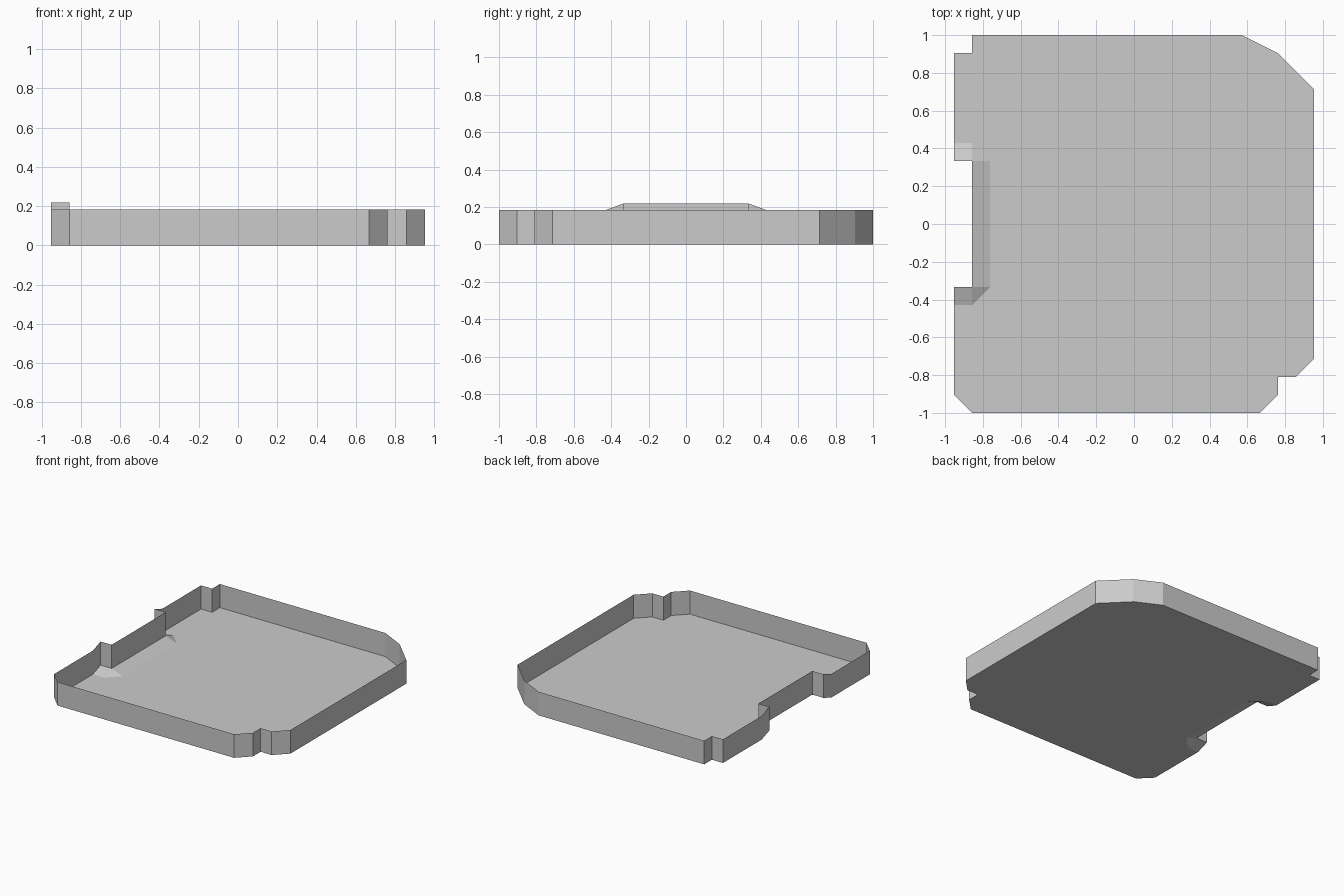
import bpy

if "Cube" in bpy.data.objects:
    bpy.data.objects.remove(bpy.data.objects["Cube"], do_unlink=True)

UNIT = 2 / 21      # plan module: the outline sits on a regular grid
WALL = 0.184       # height of the rim wall
LIFT = 0.035       # rise of the floor at the side notch

grey = bpy.data.materials.new("plain grey")
grey.use_nodes = True
colour = (0.6, 0.6, 0.6, 1)
grey.diffuse_color = colour
grey.node_tree.nodes["Principled BSDF"].inputs["Base Color"].default_value = colour


def place(p, up=0.0):
    """Plan point to model space; points beside the notch are lifted."""
    x, y = p
    lifted = x <= -9 and abs(y) <= 3.5
    return (x * UNIT, y * UNIT, up + (LIFT if lifted else 0))


def build(name, faces):
    """Make a flat-shaded sheet from faces given as point lists, sharing corners."""
    points = list(dict.fromkeys(p for f in faces for p in f))
    index = {p: i for i, p in enumerate(points)}
    mesh = bpy.data.meshes.new(name)
    mesh.from_pydata(points, [], [[index[p] for p in f] for f in faces])
    mesh.materials.append(grey)
    obj = bpy.data.objects.new(name, mesh)
    bpy.context.collection.objects.link(obj)
    return obj


# Outer edge, counter-clockwise, from the front end of the notch ramp to the back end
edge = [(-10, -4.5), (-10, -9.5), (-9, -10.5), (7, -10.5), (8, -9.5),
        (8, -8.5), (9, -8.5), (10, -7.5), (10, 7.5), (8, 9.5), (6, 10.5),
        (-9, 10.5), (-9, 9.5), (-10, 9.5), (-10, 4.5)]
# Edge of the notch, and the foot of the ramp around it
notch = [(-10, 3.5), (-9, 3.5), (-9, -3.5), (-10, -3.5)]
ramp_foot = [(-9, 4.5), (-8, 3.5), (-8, -3.5), (-9, -4.5)]

# Flat floor
build("floor", [[place(p) for p in edge + ramp_foot]])

# Sloped floor around the notch: one long strip and two mirrored ends
ramp = [[(-9, -3.5), (-8, -3.5), (-8, 3.5), (-9, 3.5)]]
for side in (1, -1):
    end = [[(-10, 4.5), (-10, 3.5), (-9, 3.5), (-9, 4.5)],
           [(-9, 4.5), (-9, 3.5), (-8, 3.5)]]
    for face in end:
        ramp.append([(x, y * side) for x, y in face][::side])
build("notch_ramp", [[place(p) for p in f] for f in ramp])

# Thin rim wall following the whole outline
outline = edge + notch
build("rim_wall", [[place(b), place(a), place(a, WALL), place(b, WALL)]
                   for a, b in zip(outline, outline[1:] + outline[:1])])
